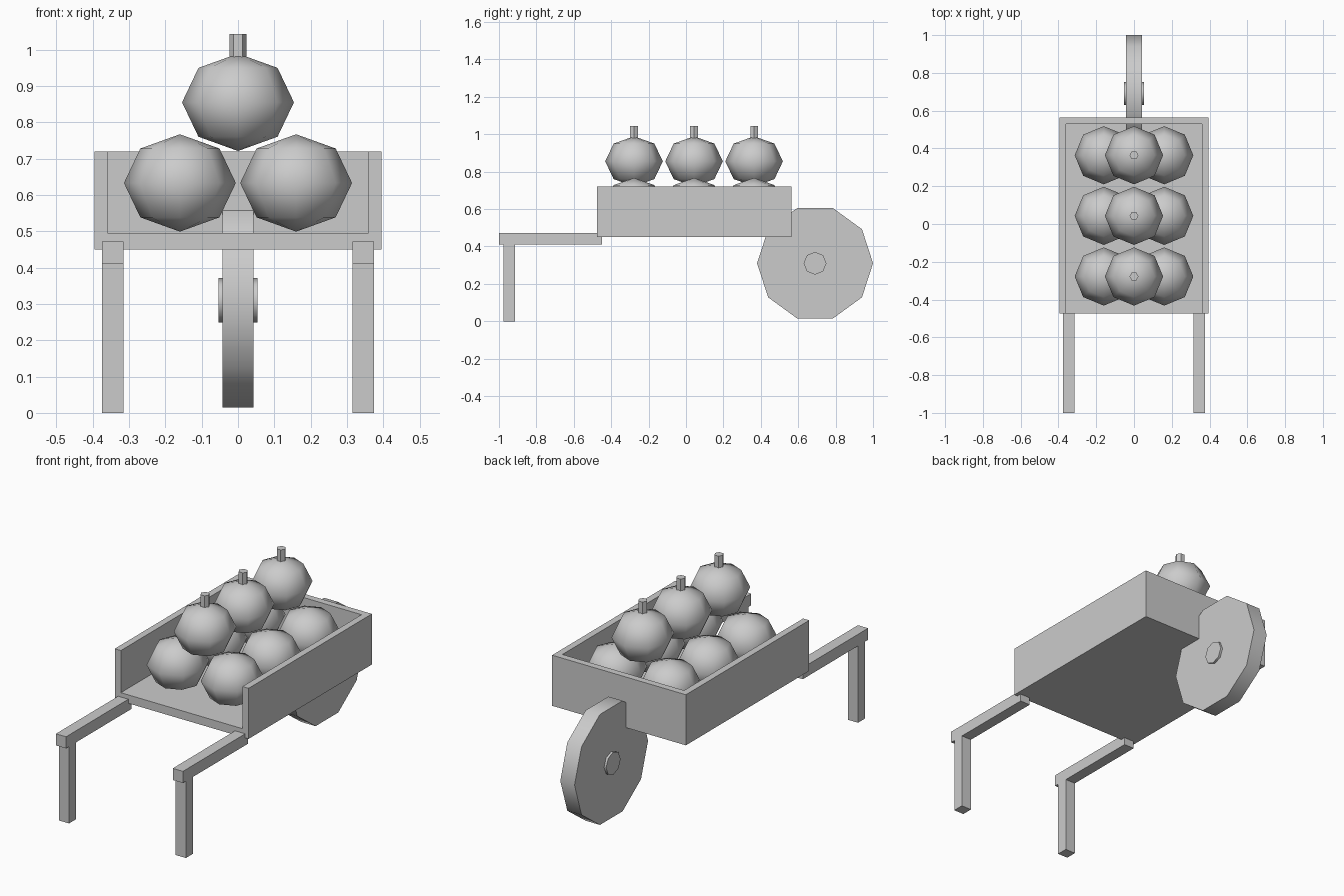
import bpy, bmesh, math
from mathutils import Matrix, Vector

default = bpy.data.objects.get("Cube")
if default:
    bpy.data.objects.remove(default, do_unlink=True)

# Single flat colour
grey = bpy.data.materials.new("plain_grey")
grey.use_nodes = True
colour = (0.6, 0.6, 0.6, 1)
grey.diffuse_color = colour
grey.node_tree.nodes["Principled BSDF"].inputs["Base Color"].default_value = colour


def finish(bm, name, smooth_angle=None):
    bmesh.ops.recalc_face_normals(bm, faces=bm.faces)
    mesh = bpy.data.meshes.new(name)
    bm.to_mesh(mesh)
    bm.free()
    mesh.materials.append(grey)
    obj = bpy.data.objects.new(name, mesh)
    bpy.context.collection.objects.link(obj)
    if smooth_angle:
        bpy.ops.object.select_all(action='DESELECT')
        obj.select_set(True)
        bpy.context.view_layer.objects.active = obj
        bpy.ops.object.shade_smooth_by_angle(angle=math.radians(smooth_angle))
    return obj


def box(name, low, high):
    low, high = Vector(low), Vector(high)
    bm = bmesh.new()
    bmesh.ops.create_cube(bm, size=1, matrix=Matrix.Translation((low + high) / 2)
                          @ Matrix.Diagonal((*(high - low), 1)))
    return finish(bm, name)


def disc(name, radius, width, sides, centre):
    # Cylinder lying along x with a corner pointing to the back
    bm = bmesh.new()
    bmesh.ops.create_cone(bm, cap_ends=True, segments=sides, radius1=radius,
                          radius2=radius, depth=width,
                          matrix=Matrix.Translation(centre) @ Matrix.Rotation(math.pi / 2, 4, 'Y'))
    return finish(bm, name, 50)


def pumpkin(name, centre):
    bm = bmesh.new()
    bmesh.ops.create_uvsphere(bm, u_segments=8, v_segments=4, radius=1,
                              matrix=Matrix.Translation(centre)
                              @ Matrix.Diagonal((0.154, 0.154, 0.134, 1)))
    return finish(bm, name, 80)


def stem(name, x, y):
    bm = bmesh.new()
    bmesh.ops.create_cone(bm, cap_ends=True, segments=6, radius1=0.0235,
                          radius2=0.0235, depth=0.09,
                          matrix=Matrix.Translation((x, y, 0.998))
                          @ Matrix.Rotation(math.pi / 2, 4, 'Z'))
    return finish(bm, name)


# Tray: U-shaped section pushed from front to back, closed by a rear board
OUT, IN, BOTTOM, FLOOR, RIM = 0.395, 0.359, 0.45, 0.495, 0.72
FRONT, BACK = -0.475, 0.565
section = [(-OUT, BOTTOM), (OUT, BOTTOM), (OUT, RIM), (IN, RIM),
           (IN, FLOOR), (-IN, FLOOR), (-IN, RIM), (-OUT, RIM)]
bm = bmesh.new()
face = bm.faces.new([bm.verts.new((x, FRONT, z)) for x, z in section])
moved = bmesh.ops.extrude_face_region(bm, geom=[face], use_keep_orig=True)["geom"]
bmesh.ops.translate(bm, vec=(0, BACK - FRONT, 0),
                    verts=[g for g in moved if isinstance(g, bmesh.types.BMVert)])
finish(bm, "tray")
box("rear_board", (-IN, BACK - 0.036, FLOOR), (IN, BACK, RIM))

# Wheel and hub
axle = (0, 0.69, 0.31)
disc("wheel", 0.31, 0.084, 10, axle)
disc("hub", 0.061, 0.108, 8, axle)

# Handles with legs on both sides
for side, x in (("left", 0.345), ("right", -0.345)):
    box(side + "_handle", (x - 0.03, -1, 0.41), (x + 0.03, -0.45, 0.472))
    box(side + "_leg", (x - 0.03, -0.975, 0), (x + 0.03, -0.915, 0.411))

# Pumpkins: two rows below, one row with stems on top
for row, y in zip(("front", "middle", "back"), (-0.278, 0.043, 0.364)):
    pumpkin(row + "_left_pumpkin", (0.16, y, 0.633))
    pumpkin(row + "_right_pumpkin", (-0.16, y, 0.633))
    pumpkin(row + "_top_pumpkin", (0, y, 0.855))
    stem(row + "_stem", 0, y)
